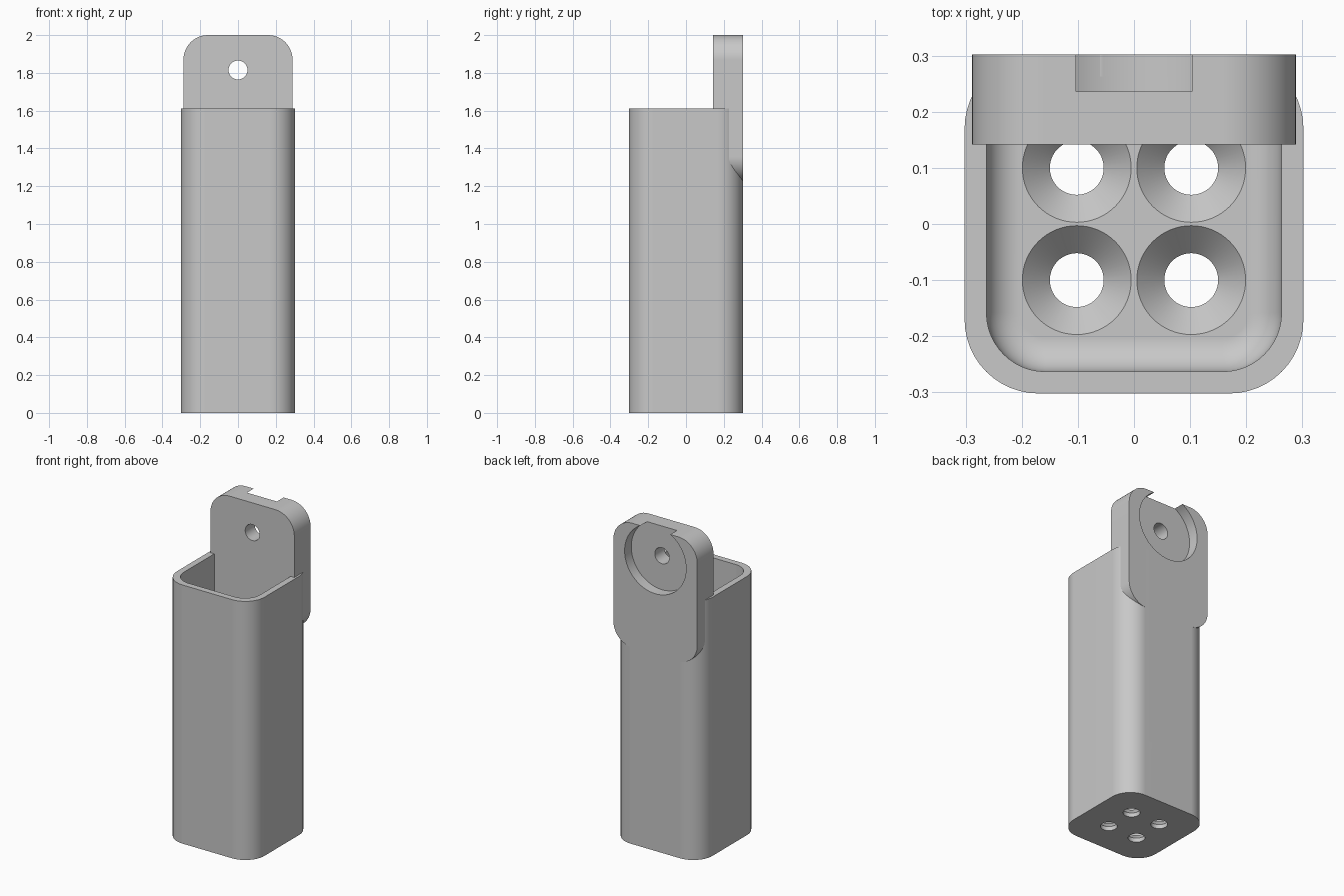
import bpy, bmesh
from math import sin, cos, pi, radians
from mathutils import Matrix

cube = bpy.data.objects.get("Cube")
if cube:
    bpy.data.objects.remove(cube)

grey = bpy.data.materials.new("plain grey")
grey.use_nodes = True
colour = (0.58, 0.58, 0.58, 1)
grey.diffuse_color = colour
grey.node_tree.nodes["Principled BSDF"].inputs["Base Color"].default_value = colour

HALF, WALL, HEIGHT, FLOOR = 0.302, 0.039, 1.612, 0.075
FRONT_OF_PLATE, HOLE_Z = 0.142, 1.815
ALONG_Y = Matrix.Rotation(pi / 2, 4, 'X')      # local z becomes -y, local y becomes z


def rounded(hx, hy, r, z, steps=12):
    """Ring of points around a rounded rectangle."""
    ring = []
    for k, (sx, sy) in enumerate([(1, 1), (-1, 1), (-1, -1), (1, -1)]):
        for i in range(steps + 1):
            a = (k + i / steps) * pi / 2
            ring.append((sx * (hx - r) + r * cos(a), sy * (hy - r) + r * sin(a), z))
    return ring


def circle(r, z, n=64):
    return [(r * cos(2 * pi * i / n), r * sin(2 * pi * i / n), z) for i in range(n)]


def loft(name, rings, matrix=Matrix()):
    """Closed solid through a stack of rings."""
    bm = bmesh.new()
    rows = [[bm.verts.new(p) for p in ring] for ring in rings]
    for low, high in zip(rows, rows[1:]):
        for i in range(len(low)):
            j = (i + 1) % len(low)
            bm.faces.new((low[i], low[j], high[j], high[i]))
    bm.faces.new(rows[0][::-1])
    bm.faces.new(rows[-1])
    bm.transform(matrix)
    bmesh.ops.recalc_face_normals(bm, faces=bm.faces)
    mesh = bpy.data.meshes.new(name)
    bm.to_mesh(mesh)
    bm.free()
    mesh.materials.append(grey)
    obj = bpy.data.objects.new(name, mesh)
    bpy.context.collection.objects.link(obj)
    return obj


def activate(obj):
    bpy.ops.object.select_all(action='DESELECT')
    obj.select_set(True)
    bpy.context.view_layer.objects.active = obj


def cut(obj, cutter):
    cutter.hide_render = True
    mod = obj.modifiers.new("cut", 'BOOLEAN')
    mod.operation, mod.solver, mod.object = 'DIFFERENCE', 'EXACT', cutter
    activate(obj)
    bpy.ops.object.modifier_apply(modifier=mod.name)


# Square tube with rounded corners
body = loft("holder_body", [rounded(HALF, HALF, 0.132, z) for z in (0, HEIGHT)])

# Cavity with a filleted floor
fillet, rings = 0.06, []
for i in range(9):
    t = i / 8 * pi / 2
    inset = fillet * (1 - sin(t))
    h = HALF - WALL - inset
    rings.append(rounded(h, h, 0.105 - inset, FLOOR + fillet * (1 - cos(t))))
h = HALF - WALL
rings.append(rounded(h, h, 0.105, HEIGHT + 0.1))
cutters = [loft("cavity_cutter", rings)]

# Four countersunk drain holes
for x in (-0.102, 0.102):
    for y in (-0.1, 0.1):
        hole = [circle(0.048, -0.05), circle(0.048, 0.026),
                circle(0.097, FLOOR), circle(0.097, FLOOR + 0.03)]
        cutters.append(loft("drain_cutter", hole, Matrix.Translation((x, y, 0))))
for c in cutters:
    cut(body, c)

# Hanging plate at the back
bottom, top = 1.225, 2.0
plate = loft("hanging_plate",
             [rounded(0.289, (top - bottom) / 2, 0.13, -y) for y in (HALF, FRONT_OF_PLATE)],
             Matrix.Translation((0, 0, (top + bottom) / 2)) @ ALONG_Y)

# Round recess open at the top, with a screw hole through its middle
at_hole = Matrix.Translation((0, 0, HOLE_Z)) @ ALONG_Y
recess = loft("recess_cutter", [circle(0.212, -y, 96) for y in (0.4, 0.236)], at_hole)
screw = loft("screw_cutter", [circle(0.05, -y) for y in (0.4, 0.05)], at_hole)
cut(plate, recess)
cut(plate, screw)
cut(body, recess)

for c in cutters + [recess, screw]:
    bpy.data.objects.remove(c)

# Smooth curves, crisp edges
for obj in (body, plate):
    activate(obj)
    bpy.ops.object.shade_smooth_by_angle(angle=radians(30))
    mod = obj.modifiers.new("flat face normals", 'WEIGHTED_NORMAL')
    mod.keep_sharp = True
